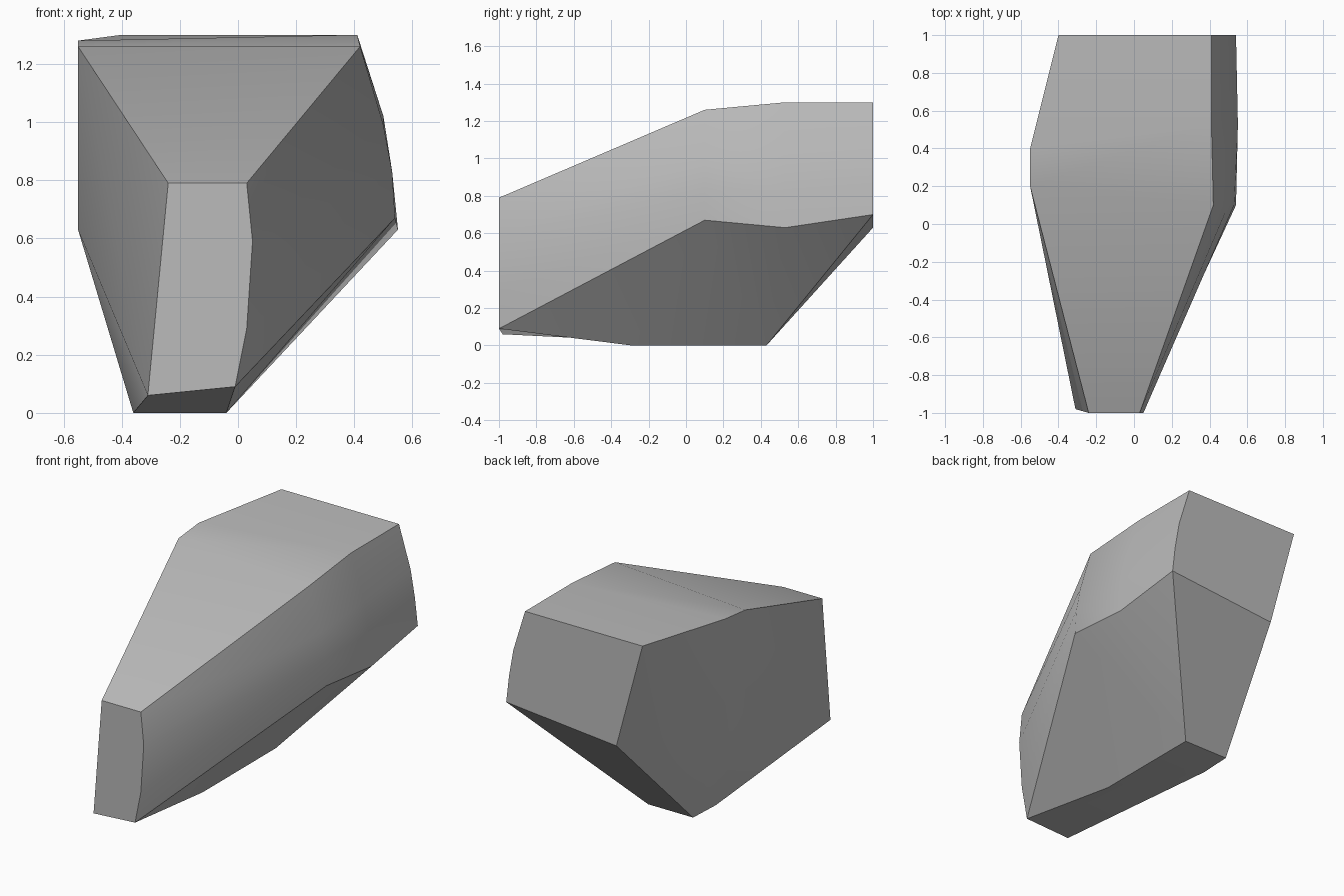
import bpy
import bmesh
from math import radians

# Remove the default cube only
cube = bpy.data.objects.get("Cube")
if cube:
    bpy.data.objects.remove(cube, do_unlink=True)


def flat_material(name, value):
    material = bpy.data.materials.new(name)
    material.use_nodes = True
    colour = (value, value, value, 1)
    material.diffuse_color = colour
    material.node_tree.nodes["Principled BSDF"].inputs["Base Color"].default_value = colour
    return material


# Cross-sections: top left, top right, three points down the bowed flank,
# keel right, keel left, left waist
front = [(-.24, -1, .79), (.03, -1, .79), (.05, -1, .59), (.03, -1, .29),
         (-.01, -1, .09), (-.01, -1, .09), (-.31, -.98, .06), (-.31, -.98, .06)]
shoulder = [(-.55, .2, 1.26), (.42, .1, 1.26), (.5, .1, .99), (.53, .1, .83),
            (.54, .1, .67), (-.04, -.29, 0), (-.36, .22, 0), (-.55, .2, .63)]
haunch = [(-.55, .4, 1.28), (.41, .53, 1.3), (.5, .53, 1.02), (.53, .53, .83),
          (.55, .53, .63), (-.04, .43, 0), (-.35, .43, 0), (-.55, .4, .63)]
back = [(-.4, 1, 1.3), (.41, 1, 1.3), (.49, 1, 1.04), (.52, 1, .87),
        (.54, 1, .7), (.54, 1, .7), (-.22, 1, .63), (-.22, 1, .63)]


def loft(name, sections, material):
    """Skin a closed body through the sections and cap both ends."""
    bm = bmesh.new()
    rings = [[bm.verts.new(point) for point in section] for section in sections]
    count = len(rings[0])
    for ring, following in zip(rings, rings[1:]):
        for i in range(count):
            j = (i + 1) % count
            bm.faces.new((ring[i], ring[j], following[j], following[i]))
    bm.faces.new(rings[0])
    bm.faces.new(rings[-1])

    # Close the corners where neighbouring section points meet
    bmesh.ops.remove_doubles(bm, verts=bm.verts[:], dist=0.001)
    bmesh.ops.recalc_face_normals(bm, faces=bm.faces[:])

    mesh = bpy.data.meshes.new(name)
    bm.to_mesh(mesh)
    bm.free()
    mesh.materials.append(material)
    body = bpy.data.objects.new(name, mesh)
    bpy.context.collection.objects.link(body)
    return body


# Single faceted block, smooth along its length with crisp main edges
block = loft("stone_block", [front, shoulder, haunch, back],
             flat_material("stone_grey", 0.5))
bpy.ops.object.select_all(action='DESELECT')
block.select_set(True)
bpy.context.view_layer.objects.active = block
bpy.ops.object.shade_smooth_by_angle(angle=radians(35))
